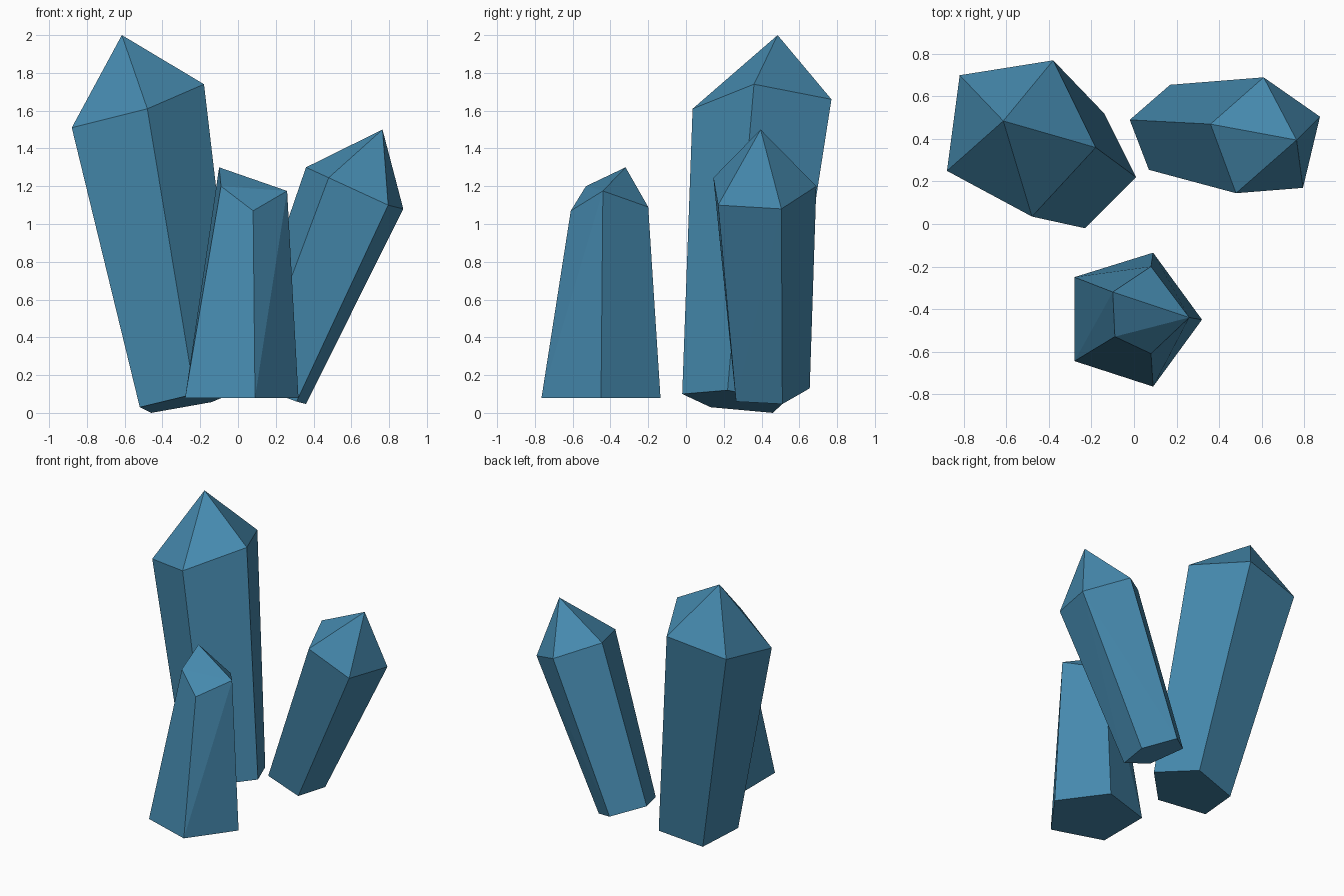
import bpy, bmesh

blue = bpy.data.materials.new("crystal_blue")
blue.diffuse_color = (0.06, 0.25, 0.42, 1)


def crystal(name, base, shoulder, tip=()):
    """Faceted prism: convex hull around a base ring, a shoulder ring and a tip."""
    bm = bmesh.new()
    for co in (*base, *shoulder, *tip):
        bm.verts.new(co)
    bmesh.ops.convex_hull(bm, input=bm.verts[:])
    # merge coplanar triangles back into clean facets
    bmesh.ops.dissolve_limit(bm, angle_limit=0.03, verts=bm.verts[:], edges=bm.edges[:])
    bmesh.ops.recalc_face_normals(bm, faces=bm.faces[:])
    mesh = bpy.data.meshes.new(name)
    bm.to_mesh(mesh)
    bm.free()
    mesh.materials.append(blue)
    obj = bpy.data.objects.new(name, mesh)
    bpy.context.collection.objects.link(obj)
    return obj


# Tall crystal leaning left
crystal("tall_crystal",
        [(-0.52, 0.13, 0.03), (-0.23, -0.02, 0.10), (0.01, 0.22, 0.12),
         (-0.14, 0.52, 0.057), (-0.46, 0.46, 0.0)],
        [(-0.88, 0.25, 1.51), (-0.48, 0.035, 1.61), (-0.18, 0.36, 1.74),
         (-0.38, 0.77, 1.66), (-0.82, 0.70, 1.58)],
        [(-0.615, 0.485, 2.0)])

# Medium crystal leaning right
crystal("leaning_crystal",
        [(0.36, 0.51, 0.047), (0.31, 0.265, 0.06), (0.07, 0.255, 0.15),
         (-0.02, 0.49, 0.195), (0.17, 0.655, 0.13)],
        [(0.875, 0.505, 1.08), (0.795, 0.17, 1.10), (0.48, 0.145, 1.245),
         (0.36, 0.47, 1.30), (0.61, 0.69, 1.20)],
        [(0.765, 0.395, 1.5)])

# Short upright crystal in front, with a slanted top
crystal("short_crystal",
        [(-0.28, -0.25, 0.08), (-0.28, -0.645, 0.08), (0.09, -0.765, 0.08),
         (0.32, -0.45, 0.08), (0.09, -0.135, 0.08)],
        [(-0.10, -0.32, 1.30), (-0.09, -0.53, 1.20), (0.08, -0.61, 1.07),
         (0.26, -0.44, 1.175), (0.08, -0.20, 1.09)])
